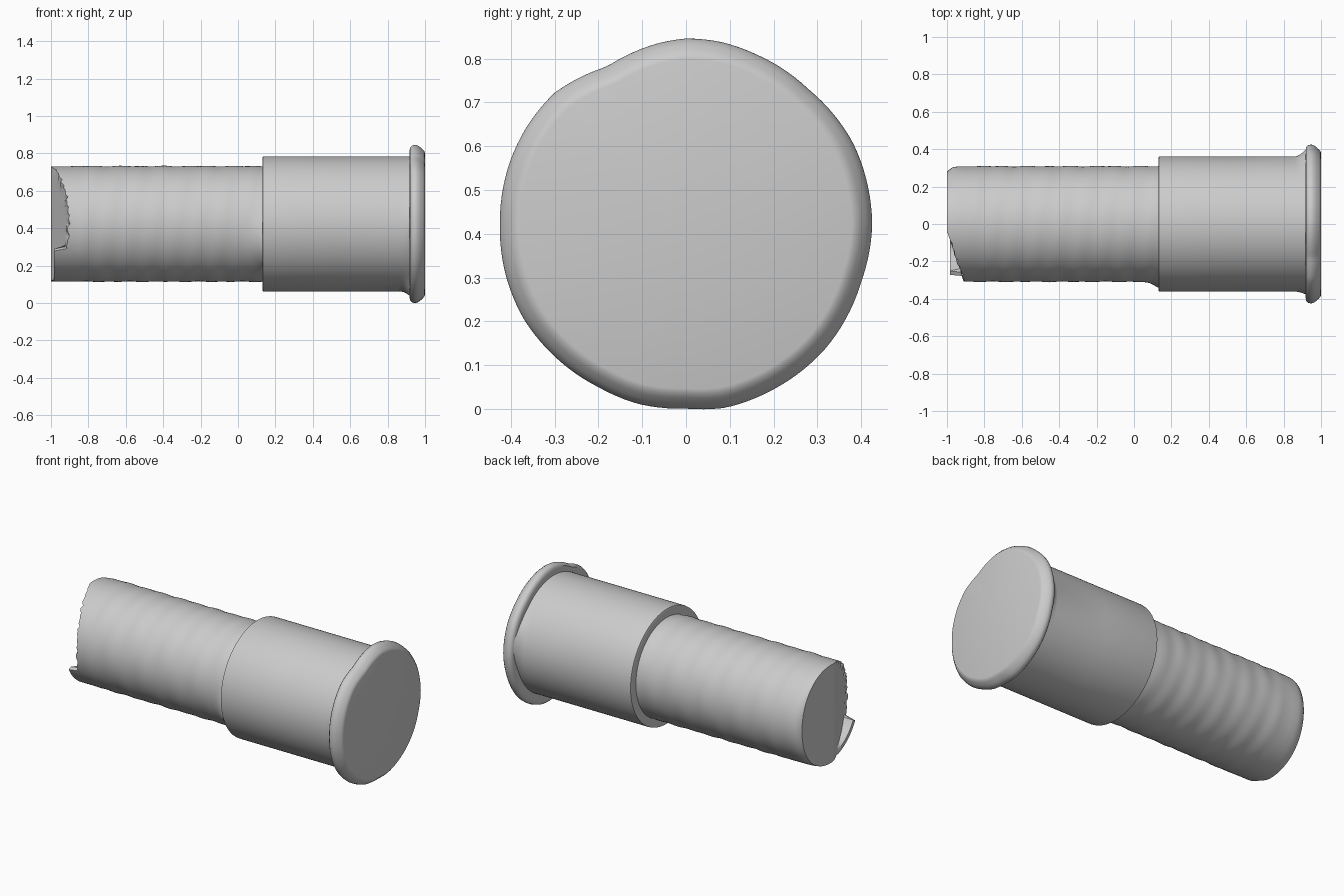
import bpy
import bmesh
import math
import random

random.seed(4)
SEG = 128
AXIS_Z = 0.423

cube = bpy.data.objects.get("Cube")
if cube:
    bpy.data.objects.remove(cube, do_unlink=True)

grey = bpy.data.materials.new("plain grey")
grey.use_nodes = True
grey.diffuse_color = (0.6, 0.6, 0.6, 1)
bsdf = next(n for n in grey.node_tree.nodes if n.type == "BSDF_PRINCIPLED")
bsdf.inputs["Base Color"].default_value = (0.6, 0.6, 0.6, 1)


def bump(angle, centre, width):
    """Soft weight around a direction, in degrees (0 = back, 90 = up)."""
    d = (math.degrees(angle) - centre + 180) % 360 - 180
    return math.exp(-(d / width) ** 2)


def lathe(name, rings, shape):
    """Skin rings along x; shape(x, r, angle) gives the final (x, r).
    A last or first ring of zero radius is welded to a cap centre."""
    bm = bmesh.new()
    loops = []
    for x, r in rings:
        loop = []
        for i in range(SEG):
            a = 2 * math.pi * i / SEG
            px, pr = shape(x, r, a)
            loop.append(bm.verts.new((px, pr * math.cos(a), AXIS_Z + pr * math.sin(a))))
        loops.append(loop)
    for p, q in zip(loops, loops[1:]):
        for i in range(SEG):
            j = (i + 1) % SEG
            bm.faces.new((p[i], p[j], q[j], q[i]))
    bmesh.ops.remove_doubles(bm, verts=bm.verts, dist=1e-5)
    bmesh.ops.recalc_face_normals(bm, faces=bm.faces)
    mesh = bpy.data.meshes.new(name)
    bm.to_mesh(mesh)
    bm.free()
    mesh.materials.append(grey)
    obj = bpy.data.objects.new(name, mesh)
    bpy.context.collection.objects.link(obj)
    bpy.ops.object.select_all(action="DESELECT")
    obj.select_set(True)
    bpy.context.view_layer.objects.active = obj
    bpy.ops.object.shade_smooth_by_angle(angle=math.radians(35))
    return obj


# Narrow barrel: chipped end, gentle ripples, soft swelling beside the sleeve
jag = [random.uniform(-0.008, 0.008) for _ in range(SEG)]


def barrel_shape(x, r, a):
    y, z = r * math.cos(a), r * math.sin(a)
    rim = r > 0.28
    px, pr = x, r
    if x < -0.85:
        cut = -1 + max(0.0, -0.04 - y) * 0.36
        deg = math.degrees(a)
        if rim and 206 < deg < 252:      # lip left standing low on the front
            cut = -0.985
        elif rim and y < -0.1:
            cut += jag[round(a / (2 * math.pi) * SEG) % SEG]
        # squeeze the end rings up to the slanted cut
        px = cut + (x + 1) * (-0.85 - cut) / 0.15
        if rim:                          # softened corner on the back
            pr -= 0.03 * bump(a, 0, 50) * max(0, 1 - (x + 1) / 0.05) ** 2
    elif rim:
        pr += 0.0015 * math.sin(52 * x + 2 * a) + 0.001 * math.sin(31 * x - 3 * a)
    if x > 0.03:
        t = min(1, (x - 0.03) / 0.1)
        pr += 0.048 * t ** 1.5 * bump(a, 203, 24)
    return px, pr


barrel = [(-1, 0.27 * k / 8) for k in range(9)] + [(-1, 0.285), (-1, 0.308)]
barrel += [(-0.99, 0.308), (-0.97, 0.308), (-0.94, 0.308), (-0.9, 0.308)]
barrel += [(-0.85 + 0.022 * k, 0.309) for k in range(41)]
barrel += [(0.05 + 0.012 * k, 0.309) for k in range(1, 8)]
lathe("barrel", barrel, barrel_shape)


# Wider sleeve: stepped edge, with swellings that run into the flange
def sleeve_shape(x, r, a):
    t = max(0, (x - 0.86) / 0.065)
    swell = 0.05 * bump(a, 10, 20) + 0.045 * bump(a, 253, 14) + 0.018 * bump(a, 180, 18)
    return x, r + swell * t ** 1.6


sleeve = [(0.132, 0.298), (0.13, 0.352), (0.133, 0.36), (0.14, 0.361), (0.5, 0.361), (0.86, 0.361)]
sleeve += [(0.86 + 0.013 * k, 0.361) for k in range(1, 6)]
lathe("sleeve", sleeve, sleeve_shape)

# Flange: an uneven round outline given as (y, z) points
outline = [(0.425, 0.42), (0.415, 0.51), (0.38, 0.61), (0.28, 0.73), (0.16, 0.81), (0.08, 0.838),
           (0.0, 0.846), (-0.06, 0.836), (-0.18, 0.782), (-0.30, 0.722), (-0.36, 0.65),
           (-0.40, 0.57), (-0.425, 0.42), (-0.41, 0.30), (-0.37, 0.205), (-0.315, 0.135),
           (-0.2, 0.05), (-0.11, 0.012), (0.0, 0.001), (0.09, 0.003), (0.2, 0.045),
           (0.32, 0.14), (0.4, 0.29)]
polar = sorted((math.atan2(z - AXIS_Z, y) % (2 * math.pi), math.hypot(y, z - AXIS_Z))
               for y, z in outline)
polar = [(polar[-1][0] - 2 * math.pi, polar[-1][1])] + polar
polar.append((polar[1][0] + 2 * math.pi, polar[1][1]))


def outline_radius(a):
    for (a0, r0), (a1, r1) in zip(polar, polar[1:]):
        if a0 <= a <= a1:
            return r0 + (r1 - r0) * (a - a0) / (a1 - a0)
    return 0.42


def flange_shape(x, r, a):
    # r is a fraction of the outline radius
    return x, r * outline_radius(a)


flange = [(0.92, 0.82), (0.917, 0.92), (0.92, 0.965), (0.93, 0.99), (0.945, 1.0), (0.96, 0.992),
          (0.975, 0.968), (0.988, 0.94), (0.997, 0.915), (1.0, 0.89), (1.0, 0.0)]
lathe("flange", flange, flange_shape)
